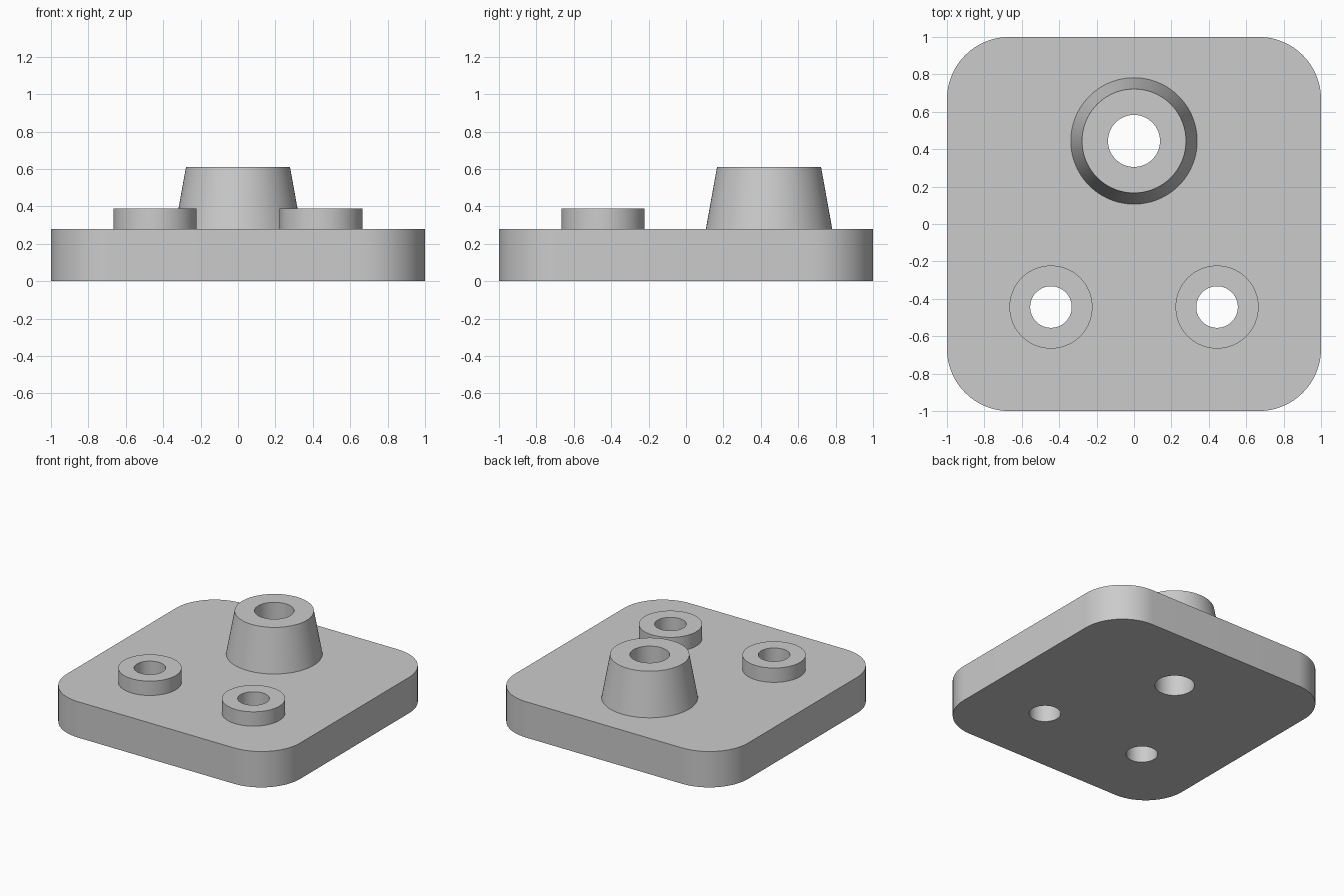
import bpy
import bmesh
from math import pi, cos, sin, radians
from mathutils import Matrix, Vector

PLATE_TOP = 0.278
CORNER = 0.333
SEGMENTS = 96

cube = bpy.data.objects.get("Cube")
if cube:
    bpy.data.objects.remove(cube, do_unlink=True)

# One plain grey for the whole part
grey = bpy.data.materials.new("plain_grey")
grey.use_nodes = True
grey.diffuse_color = (0.6, 0.6, 0.6, 1)
grey.node_tree.nodes["Principled BSDF"].inputs["Base Color"].default_value = (0.6, 0.6, 0.6, 1)


def make_object(name, bm):
    bmesh.ops.recalc_face_normals(bm, faces=bm.faces)
    mesh = bpy.data.meshes.new(name)
    bm.to_mesh(mesh)
    bm.free()
    obj = bpy.data.objects.new(name, mesh)
    bpy.context.collection.objects.link(obj)
    mesh.materials.append(grey)
    return obj


def select_only(obj):
    bpy.ops.object.select_all(action="DESELECT")
    obj.select_set(True)
    bpy.context.view_layer.objects.active = obj


def smooth(obj):
    select_only(obj)
    bpy.ops.object.shade_smooth_by_angle(angle=radians(30))


def rounded_plate(name):
    bm = bmesh.new()
    steps = 24
    inner = 1 - CORNER
    verts = []
    for quarter, (sx, sy) in enumerate([(1, 1), (-1, 1), (-1, -1), (1, -1)]):
        for i in range(steps + 1):
            a = (quarter + i / steps) * pi / 2
            verts.append(bm.verts.new((sx * inner + CORNER * cos(a),
                                       sy * inner + CORNER * sin(a), 0)))
    base = bm.faces.new(verts)
    extruded = bmesh.ops.extrude_face_region(bm, geom=[base], use_keep_orig=True)
    top = [v for v in extruded["geom"] if isinstance(v, bmesh.types.BMVert)]
    bmesh.ops.translate(bm, verts=top, vec=(0, 0, PLATE_TOP))
    return make_object(name, bm)


def boss(name, x, y, base_radius, top_radius, top, bore):
    # Revolved wall, rim and bore, standing on the plate
    bm = bmesh.new()
    profile = [(base_radius, PLATE_TOP), (top_radius, top), (bore, top), (bore, PLATE_TOP)]
    points = [bm.verts.new((r, 0, z)) for r, z in profile]
    edges = [bm.edges.new(pair) for pair in zip(points, points[1:])]
    bmesh.ops.spin(bm, geom=points + edges, cent=(0, 0, 0), axis=(0, 0, 1),
                   angle=2 * pi, steps=SEGMENTS, use_merge=True)
    bmesh.ops.remove_doubles(bm, verts=bm.verts, dist=0.0001)
    bmesh.ops.translate(bm, verts=bm.verts, vec=(x, y, 0))
    obj = make_object(name, bm)
    # Make sure the rim faces up
    rim = max(obj.data.polygons, key=lambda p: p.center.z)
    if rim.normal.z < 0:
        obj.data.flip_normals()
    smooth(obj)


def drill(target, x, y, radius):
    bm = bmesh.new()
    bmesh.ops.create_cone(bm, cap_ends=True, segments=SEGMENTS, radius1=radius,
                          radius2=radius, depth=1,
                          matrix=Matrix.Translation(Vector((x, y, 0))))
    cutter = make_object("hole_cutter", bm)
    cutter.hide_render = True
    mod = target.modifiers.new("hole", "BOOLEAN")
    mod.operation = "DIFFERENCE"
    mod.solver = "EXACT"
    mod.object = cutter
    select_only(target)
    bpy.ops.object.modifier_apply(modifier=mod.name)
    bpy.data.objects.remove(cutter, do_unlink=True)


# Base plate, drilled through under each boss
plate = rounded_plate("base_plate")
bosses = [
    ("tall_tapered_boss", 0, 0.444, 0.338, 0.278, 0.611, 0.139),
    ("left_low_boss", 0.444, -0.444, 0.222, 0.222, 0.389, 0.111),
    ("right_low_boss", -0.444, -0.444, 0.222, 0.222, 0.389, 0.111),
]
for name, x, y, base_radius, top_radius, top, bore in bosses:
    drill(plate, x, y, bore)
    boss(name, x, y, base_radius, top_radius, top, bore)
smooth(plate)
